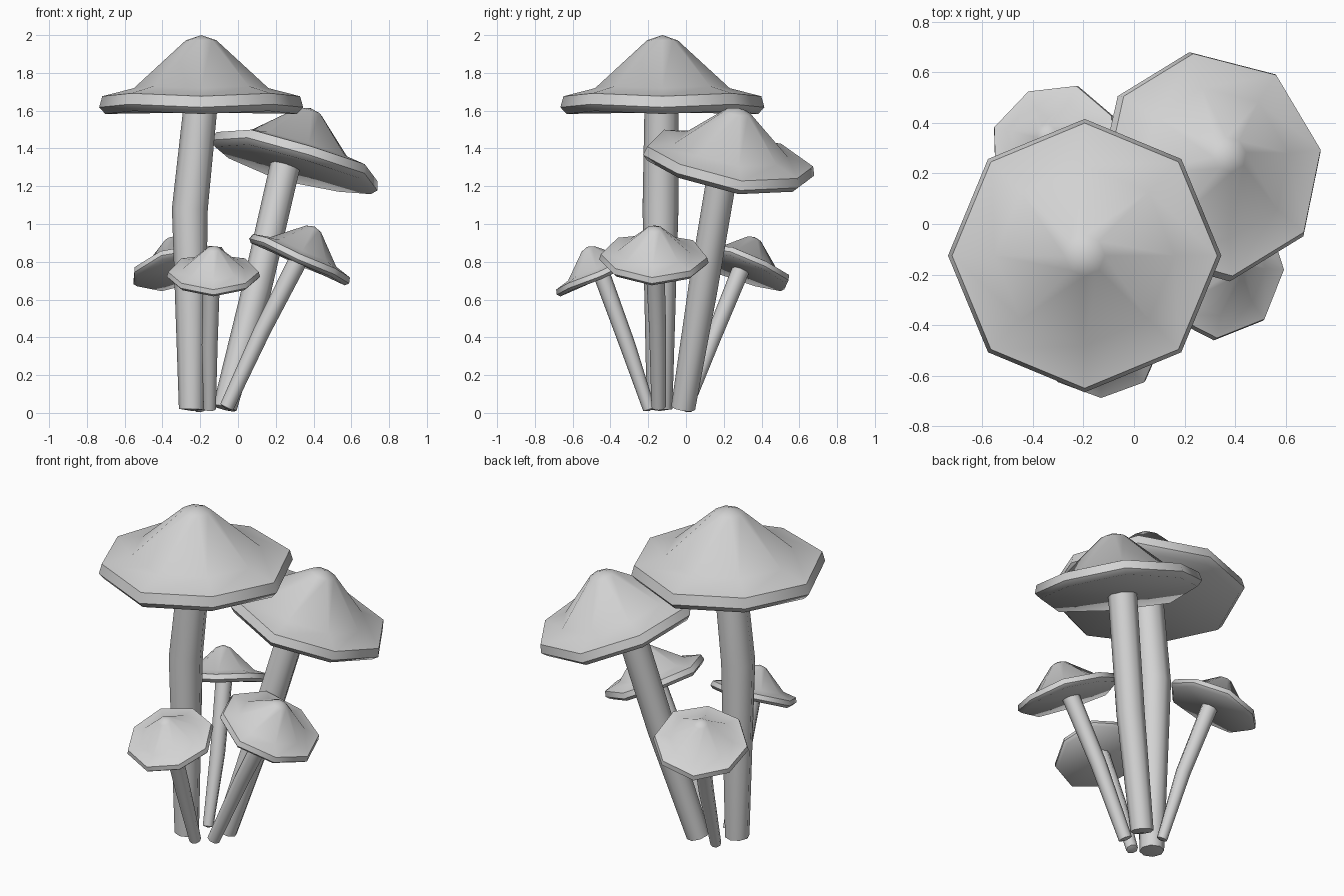
import bpy, bmesh, math
from mathutils import Vector

cube = bpy.data.objects.get("Cube")
if cube:
    bpy.data.objects.remove(cube, do_unlink=True)

GREY = bpy.data.materials.new("pale grey")
GREY.use_nodes = True
GREY.diffuse_color = (0.65, 0.65, 0.65, 1)
GREY.node_tree.nodes["Principled BSDF"].inputs["Base Color"].default_value = (0.65, 0.65, 0.65, 1)

# Cap outline from rim underside to crown: share of radius, share of height
CAP_PROFILE = [(0.94, -0.07), (1.0, 0.02), (0.97, 0.17), (0.66, 0.28), (0.15, 0.93)]
SIDES = 8


def loft(name, rings, bottom, top, angle):
    """Skin rings of points and close each end with a fan."""
    bm = bmesh.new()
    rings = [[bm.verts.new(p) for p in ring] for ring in rings]
    ends = bm.verts.new(bottom), bm.verts.new(top)
    n = len(rings[0])
    for i in range(n):
        j = (i + 1) % n
        for a, b in zip(rings, rings[1:]):
            bm.faces.new((a[i], a[j], b[j], b[i]))
        bm.faces.new((rings[0][j], rings[0][i], ends[0]))
        bm.faces.new((rings[-1][i], rings[-1][j], ends[1]))
    bmesh.ops.recalc_face_normals(bm, faces=bm.faces)
    mesh = bpy.data.meshes.new(name)
    bm.to_mesh(mesh)
    bm.free()
    mesh.materials.append(GREY)
    obj = bpy.data.objects.new(name, mesh)
    bpy.context.collection.objects.link(obj)
    bpy.ops.object.select_all(action='DESELECT')
    obj.select_set(True)
    bpy.context.view_layer.objects.active = obj
    bpy.ops.object.shade_smooth_by_angle(angle=math.radians(angle))


def cap(name, centre, lean, radius, height, turn):
    """Octagonal cap with a flared, slightly wavy rim, tilted along lean."""
    centre = Vector(centre)
    rot = Vector((0, 0, 1)).rotation_difference(Vector((*lean, 1)))
    rings = []
    for r, h in CAP_PROFILE:
        ring = []
        for i in range(SIDES):
            a = math.radians(turn) + math.tau * i / SIDES
            wave = 0.03 * (i % 2) * r * radius
            p = Vector((r * radius * math.cos(a), r * radius * math.sin(a), h * height + wave))
            ring.append(centre + rot @ p)
        rings.append(ring)
    under = centre - rot @ Vector((0, 0, 0.05 * height))
    loft(name, rings, under, centre + rot @ Vector((0, 0, height)), 50)


def stem(name, path):
    """Round stem through (x, y, z, radius) stations."""
    pts = [Vector(p[:3]) for p in path]
    axis = (pts[-1] - pts[0]).normalized()
    rot = Vector((0, 0, 1)).rotation_difference(axis)
    rings = [[p + rot @ Vector((s[3] * math.cos(math.tau * i / SIDES),
                                s[3] * math.sin(math.tau * i / SIDES), 0))
              for i in range(SIDES)] for p, s in zip(pts, path)]
    loft(name, rings, pts[0] - axis * 0.01, pts[-1], 60)


# Tall mushroom
cap("tall_cap", (-0.195, -0.125, 1.61), (0.0, 0.0), 0.54, 0.39, 0)
stem("tall_stem", [(-0.245, -0.14, 0.02, 0.068), (-0.255, -0.135, 1.08, 0.095), (-0.2, -0.13, 1.61, 0.09)])

# Leaning mushroom
cap("leaning_cap", (0.297, 0.225, 1.305), (0.28, 0.17), 0.463, 0.325, 9)
stem("leaning_stem", [(-0.07, -0.015, 0.025, 0.064), (0.1, 0.09, 0.66, 0.078), (0.25, 0.2, 1.31, 0.08)])

# Small left mushroom
cap("left_cap", (0.322, -0.17, 0.8), (0.45, 0.02), 0.29, 0.205, -2)
stem("left_stem", [(-0.06, -0.145, 0.03, 0.038), (0.13, -0.15, 0.44, 0.045), (0.32, -0.165, 0.81, 0.05)])

# Small front mushroom
cap("front_cap", (-0.13, -0.455, 0.718), (0.0, -0.42), 0.247, 0.175, 0)
stem("front_stem", [(-0.15, -0.195, 0.02, 0.033), (-0.15, -0.31, 0.36, 0.042), (-0.14, -0.445, 0.73, 0.045)])

# Small back mushroom
cap("back_cap", (-0.31, 0.3, 0.757), (-0.25, 0.37), 0.265, 0.19, 26)
stem("back_stem", [(-0.2, 0.0, 0.015, 0.03), (-0.235, 0.14, 0.39, 0.042), (-0.3, 0.295, 0.77, 0.047)])
